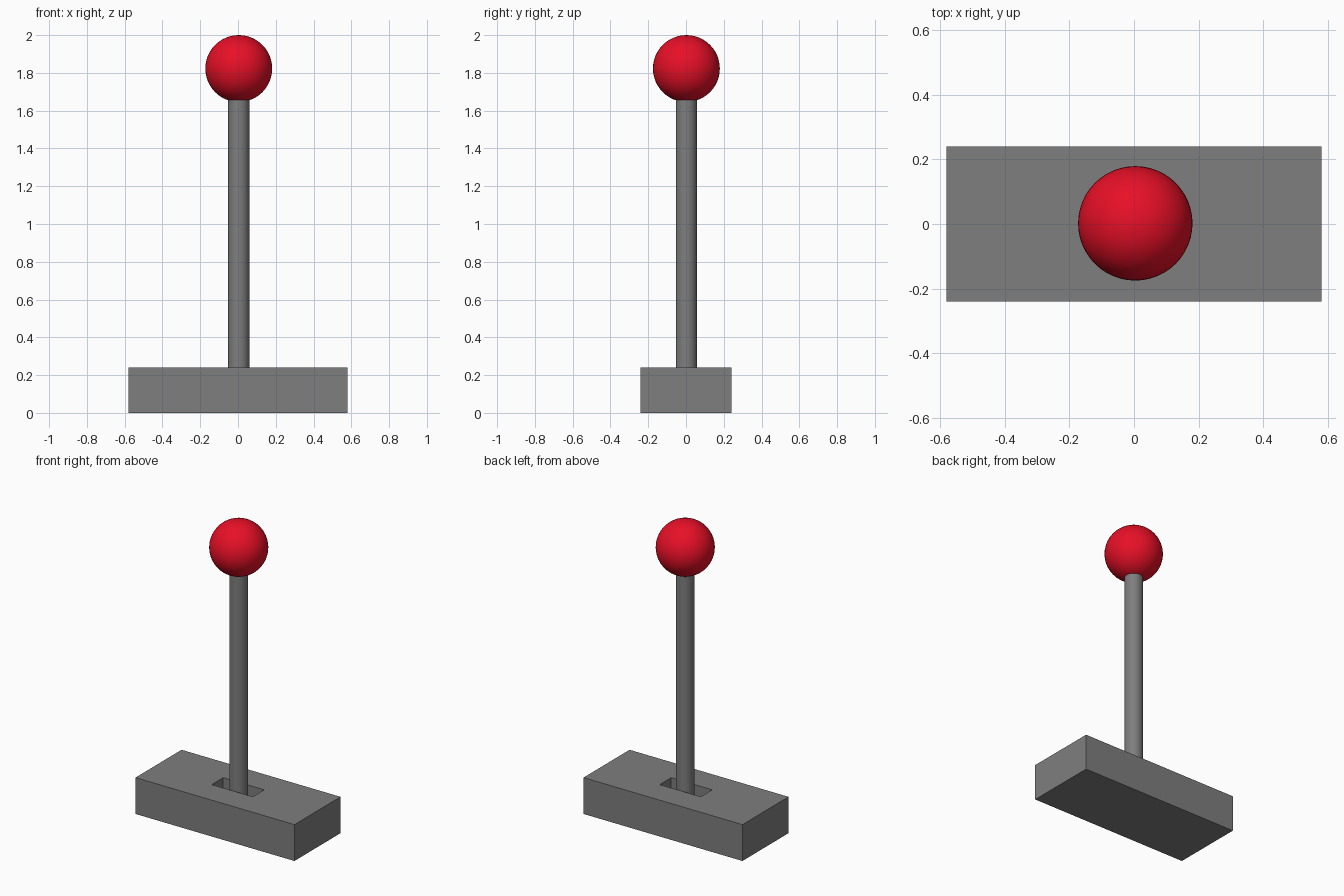
import bpy
import bmesh
import math
from mathutils import Matrix

if "Cube" in bpy.data.objects:
    bpy.data.objects.remove(bpy.data.objects["Cube"])


def material(name, rgb):
    m = bpy.data.materials.new(name)
    m.diffuse_color = (*rgb, 1.0)
    m.use_nodes = True
    m.node_tree.nodes["Principled BSDF"].inputs["Base Color"].default_value = m.diffuse_color
    return m


def finish(bm, name, mat, smooth=False):
    mesh = bpy.data.meshes.new(name)
    bm.to_mesh(mesh)
    bm.free()
    obj = bpy.data.objects.new(name, mesh)
    bpy.context.collection.objects.link(obj)
    mesh.materials.append(mat)
    if smooth:
        bpy.context.view_layer.objects.active = obj
        obj.select_set(True)
        bpy.ops.object.shade_smooth_by_angle(angle=math.radians(40))
        obj.select_set(False)
    return obj


grey = material("dark_grey", (0.21, 0.21, 0.21))
red = material("red", (0.8, 0.005, 0.02))

LEVER_X, LEVER_Y = 0.004, 0.002
SLOT_FLOOR, BASE_TOP = 0.08, 0.24

# Base block with a recessed slot sunk in its top
bm = bmesh.new()


def ring(half_x, half_y, z):
    return [bm.verts.new((sx * half_x, sy * half_y, z))
            for sx, sy in ((-1, -1), (1, -1), (1, 1), (-1, 1))]


rings = [ring(0.58, 0.24, 0), ring(0.58, 0.24, BASE_TOP),
         ring(0.15, 0.06, BASE_TOP), ring(0.15, 0.06, SLOT_FLOOR)]
for low, high in zip(rings, rings[1:]):
    for i in range(4):
        j = (i + 1) % 4
        bm.faces.new((low[i], low[j], high[j], high[i]))
bm.faces.new(rings[0][::-1])
bm.faces.new(rings[-1])
bmesh.ops.recalc_face_normals(bm, faces=bm.faces)
finish(bm, "base", grey)

# Lever rod, from the slot floor into the knob
bm = bmesh.new()
rod_top = 1.7
bmesh.ops.create_cone(
    bm, cap_ends=True, segments=32, radius1=0.056, radius2=0.056,
    depth=rod_top - SLOT_FLOOR,
    matrix=Matrix.Translation((LEVER_X, LEVER_Y, (rod_top + SLOT_FLOOR) / 2)))
finish(bm, "lever_rod", grey, smooth=True)

# Round knob
bm = bmesh.new()
bmesh.ops.create_uvsphere(
    bm, u_segments=48, v_segments=24, radius=0.177,
    matrix=Matrix.Translation((LEVER_X, LEVER_Y, 1.823)))
finish(bm, "knob", red, smooth=True)
